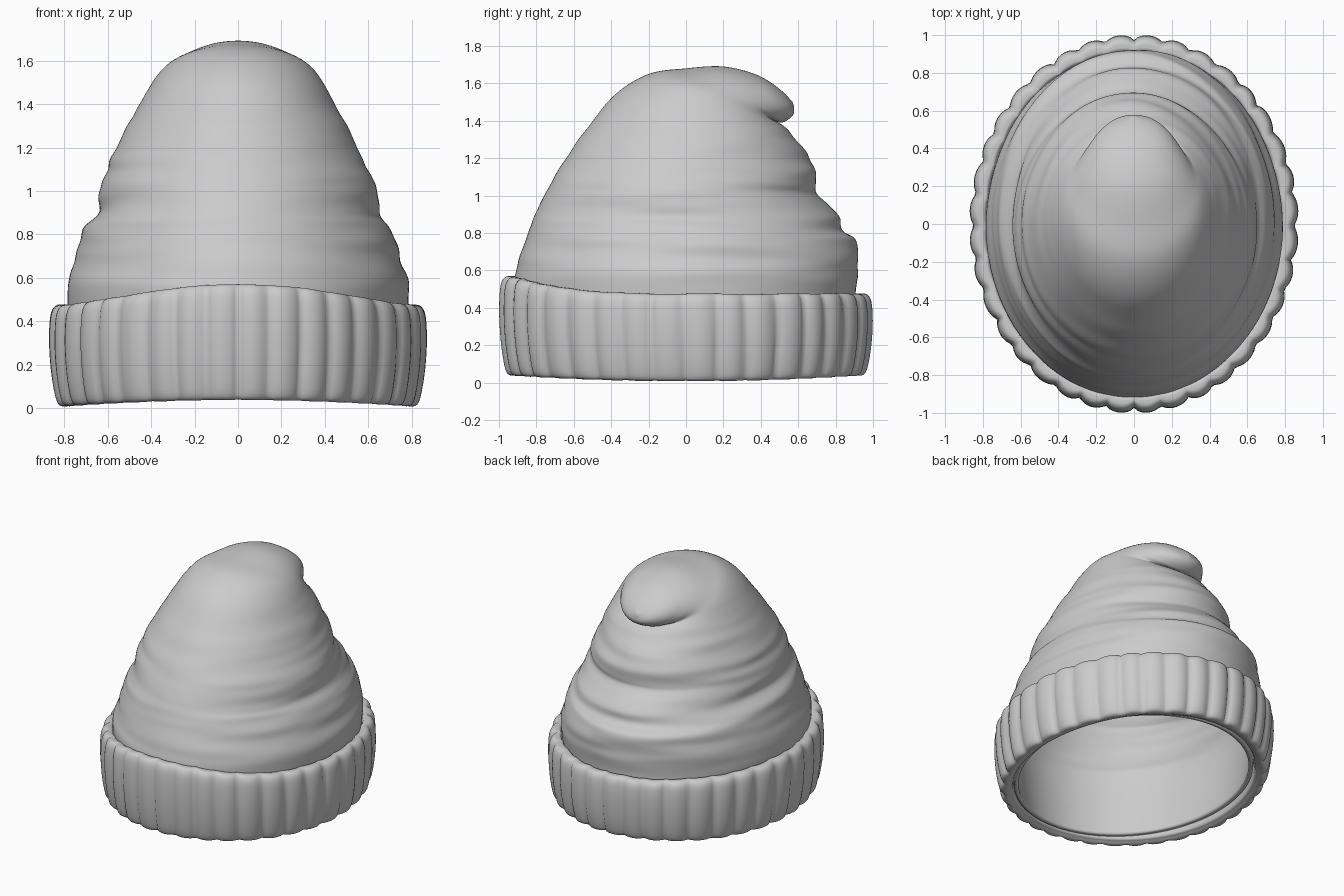
import bpy, bmesh, math
from mathutils import Vector, noise

if "Cube" in bpy.data.objects:
    bpy.data.objects.remove(bpy.data.objects["Cube"], do_unlink=True)

SIDES = 288
TAU = math.tau

wool = bpy.data.materials.new("grey wool")
wool.use_nodes = True
wool.diffuse_color = (0.6, 0.6, 0.6, 1)
wool.node_tree.nodes["Principled BSDF"].inputs["Base Color"].default_value = (0.6, 0.6, 0.6, 1)


def smooth_path(points, steps, closed=False):
    """Catmull-Rom interpolation of tuples of any length."""
    n = len(points)
    pick = (lambda i: points[i % n]) if closed else (lambda i: points[min(max(i, 0), n - 1)])
    out = []
    for i in range(n if closed else n - 1):
        for s in range(steps):
            t = s / steps
            out.append([b + 0.5 * t * (c - a + t * (2*a - 5*b + 4*c - d + t * (3*(b - c) + d - a)))
                        for a, b, c, d in zip(pick(i - 1), pick(i), pick(i + 1), pick(i + 2))])
    if not closed:
        out.append(list(points[-1]))
    return out


def loft(name, rings, closed=False, cap=False):
    """Skin a list of equal rings into a smooth shaded object."""
    bm = bmesh.new()
    loops = [[bm.verts.new(p) for p in ring] for ring in rings]
    pairs = list(zip(loops, loops[1:]))
    if closed:
        pairs.append((loops[-1], loops[0]))
    for lo, hi in pairs:
        for j in range(len(lo)):
            k = (j + 1) % len(lo)
            bm.faces.new((lo[j], lo[k], hi[k], hi[j]))
    if cap:
        bm.faces.new(loops[-1])
    bmesh.ops.recalc_face_normals(bm, faces=bm.faces)
    mesh = bpy.data.meshes.new(name)
    bm.to_mesh(mesh)
    bm.free()
    mesh.materials.append(wool)
    mesh.shade_smooth()
    ob = bpy.data.objects.new(name, mesh)
    bpy.context.collection.objects.link(ob)
    return ob


# Crown: tilting rings given as front y, front z, back y, back z, half width
crown_rows = [
    (-.87, .06, .86, .06, .74), (-.9, .3, .89, .3, .77), (-.92, .52, .91, .5, .785),
    (-.9, .64, .92, .63, .77), (-.85, .78, .9, .76, .725), (-.82, .86, .84, .81, .70),
    (-.8, .91, .82, .89, .655), (-.75, 1.02, .71, 1, .635), (-.7, 1.1, .7, 1.06, .61),
    (-.64, 1.2, .68, 1.16, .565), (-.53, 1.36, .62, 1.27, .49), (-.38, 1.54, .56, 1.34, .425),
    (-.2, 1.65, .51, 1.38, .37), (0, 1.68, .48, 1.395, .32), (.2, 1.69, .51, 1.39, .26),
    (.38, 1.645, .55, 1.41, .19), (.5, 1.57, .575, 1.44, .11), (.57, 1.5, .577, 1.48, .01),
]


def crown_ring(row):
    yf, zf, yb, zb, w = row
    ring = []
    for j in range(SIDES // 2):
        a = TAU * j / (SIDES // 2)
        back = (1 - math.cos(a)) / 2
        p = Vector((w * math.sin(a), yf + (yb - yf) * back, zf + (zb - zf) * back))
        # Slouch folds: wide, low wrinkles, strongest at the back and below the tip
        fold = noise.noise((p.x * 1.3, p.y * 1.3, p.z * 7.5 + p.x * .6))
        fold += .5 * noise.noise((p.x * 2, p.y * 2, p.z * 15))
        fade = min(1, w / .4) * min(1, max(0, (p.z - .45) * 5)) * max(0, 1 - max(0, p.z - 1.25) * 3)
        push = fold * fade * (.008 + .03 * back * (1 - .5 * back))
        p += Vector((math.sin(a), -math.cos(a), 0)) * push
        ring.append(p)
    return ring


crown = loft("crown", [crown_ring(r) for r in smooth_path(crown_rows, 7)], cap=True)
shell = crown.modifiers.new("cloth thickness", "SOLIDIFY")
shell.thickness = 0.03
shell.offset = -1

# Cuff: closed rolled section as outward offset and height fraction
cuff_section = [
    (-.045, .1), (-.02, .02), (.015, 0), (.04, .06), (.062, .3), (.073, .6),
    (.069, .86), (.052, .97), (.02, 1), (-.01, .95), (-.03, .6),
]
RIBS = 36


def cuff_ring(offset, height):
    ring = []
    for j in range(SIDES):
        a = TAU * j / SIDES
        c, s = -math.cos(a), math.sin(a)
        # Uneven knitted ribs with narrow grooves between them
        phase = RIBS * a / 2 + .5 * noise.noise((s * 3, c * 3, 0)) + .25 * height * s
        rib = abs(math.sin(phase)) ** .6
        strength = min(1, max(0, offset + .02) / .06)
        r = offset + strength * (.030 * rib - .021)
        top = .475 + .095 * max(0, -c) ** 3 + .006 * noise.noise((s * 4, c * 4, 2))
        low = .008 + .03 * c * c + .008 * (1 - rib) * strength
        ring.append(((.79 + r) * s, (.92 + r) * c, low + (top - low) * height))
    return ring


loft("ribbed_cuff", [cuff_ring(*p) for p in smooth_path(cuff_section, 4, True)], closed=True)
